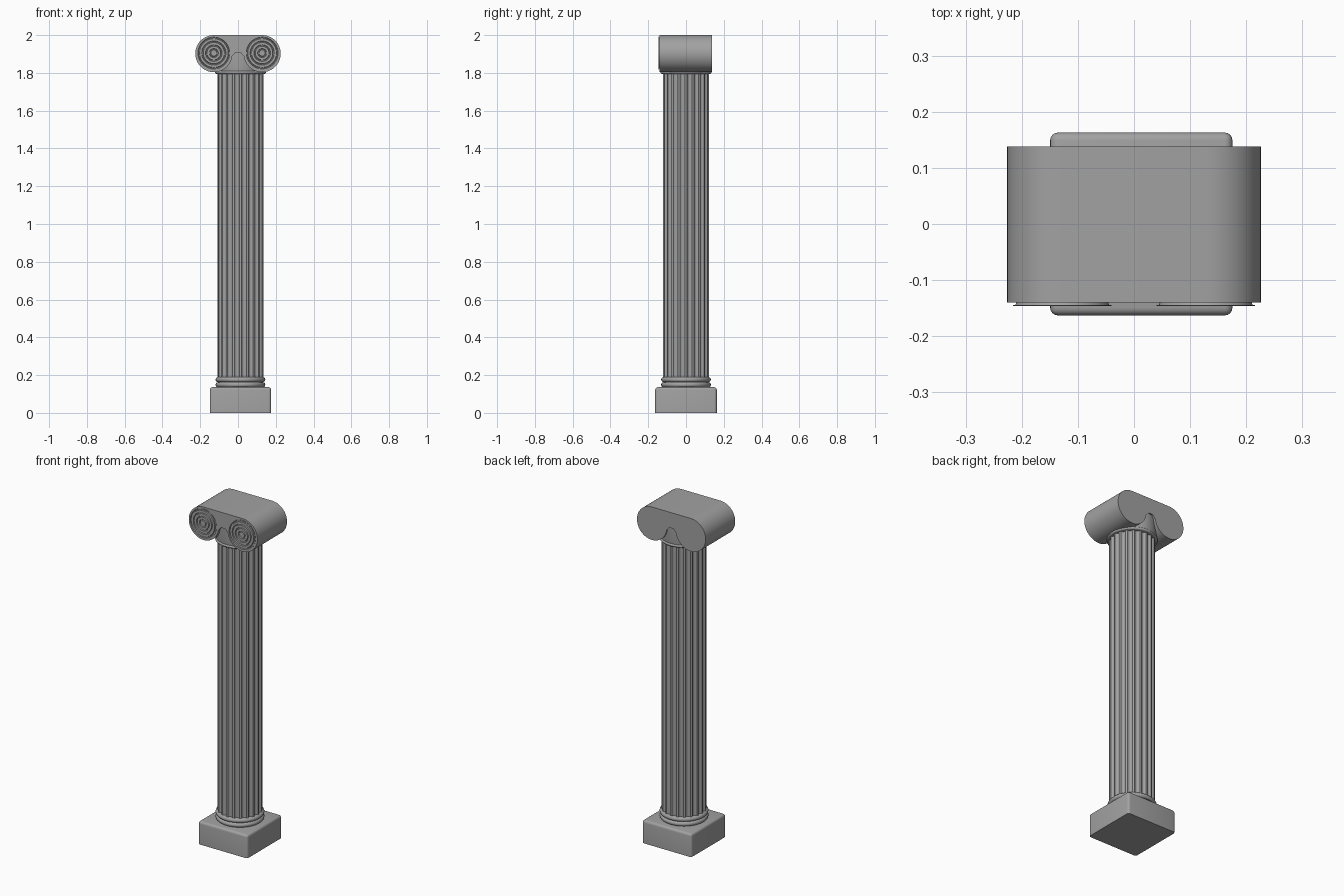
import bpy, bmesh, math
from mathutils import Matrix, Vector

cube = bpy.data.objects.get("Cube")
if cube:
    bpy.data.objects.remove(cube, do_unlink=True)

stone = bpy.data.materials.new("grey_stone")
stone.use_nodes = True
GREY = (0.36, 0.36, 0.36, 1)
stone.diffuse_color = GREY
stone.node_tree.nodes["Principled BSDF"].inputs["Base Color"].default_value = GREY

CX = 0.013  # axis of the shaft and plinth


def finish(name, bm, loc=(0, 0, 0), angle=35):
    bmesh.ops.recalc_face_normals(bm, faces=bm.faces)
    mesh = bpy.data.meshes.new(name)
    bm.to_mesh(mesh)
    bm.free()
    ob = bpy.data.objects.new(name, mesh)
    ob.location = loc
    mesh.materials.append(stone)
    bpy.context.collection.objects.link(ob)
    bpy.ops.object.select_all(action='DESELECT')
    ob.select_set(True)
    bpy.context.view_layer.objects.active = ob
    bpy.ops.object.shade_smooth_by_angle(angle=math.radians(angle))
    return ob


def lathe(name, profile, loc, turn=None, steps=64):
    """Revolve (radius, height) points around z, then optionally turn."""
    bm = bmesh.new()
    vs = [bm.verts.new((r, 0, z)) for r, z in profile]
    edges = [bm.edges.new(pair) for pair in zip(vs, vs[1:])]
    bmesh.ops.spin(bm, geom=vs + edges, cent=(0, 0, 0), axis=(0, 0, 1),
                   angle=math.tau, steps=steps)
    bmesh.ops.remove_doubles(bm, verts=bm.verts, dist=1e-5)
    if turn:
        bmesh.ops.transform(bm, matrix=turn, verts=bm.verts)
    return finish(name, bm, loc)


def extrude(name, points, direction, loc=(0, 0, 0)):
    bm = bmesh.new()
    face = bm.faces.new([bm.verts.new(p) for p in points])
    new = bmesh.ops.extrude_face_region(bm, geom=[face])["geom"]
    bmesh.ops.translate(bm, vec=Vector(direction),
                        verts=[g for g in new if isinstance(g, bmesh.types.BMVert)])
    return finish(name, bm, loc)


def arc(cx, cz, r, start, end, n):
    angles = [math.radians(start + (end - start) * i / n) for i in range(n + 1)]
    return [(cx + r * math.cos(a), cz + r * math.sin(a)) for a in angles]


# Square plinth, rounded everywhere but on the underside
bm = bmesh.new()
bmesh.ops.create_cube(bm, size=1)
bmesh.ops.scale(bm, vec=(0.325, 0.326, 0.136), verts=bm.verts)
soft = [e for e in bm.edges if max(v.co.z for v in e.verts) > 0]
bmesh.ops.bevel(bm, geom=soft, offset=0.014, segments=4, profile=0.5, affect='EDGES')
finish("plinth", bm, (CX, 0, 0.068))

# Two rounded rings at the foot of the shaft
for name, z in (("lower_base_ring", 0.149), ("upper_base_ring", 0.176)):
    half = arc(0.118, 0, 0.0135, -90, 90, 10)
    lathe(name, [(0, -0.0135)] + half + [(0, 0.0135)], (CX, 0, z))

# Fluted shaft: hollow grooves between narrow ridges
R, FLUTES, DEPTH = 0.122, 20, 0.011
outline = []
for k in range(FLUTES):
    for i in range(9):
        t = i / 8
        a = math.tau * (k + 0.14 + 0.72 * t) / FLUTES
        r = R - DEPTH * math.sin(math.pi * t) ** 0.7 if 0 < i < 8 else R
        outline.append((r * math.cos(a), r * math.sin(a), 0.185))
extrude("fluted_shaft", outline, (0, 0, 1.615), (CX, 0, 0))

# Collar and core under the scrolls
collar = arc(0.127, 0, 0.008, -90, 90, 6)
lathe("neck_collar", [(0, -0.008)] + collar + [(0, 0.008)], (CX, 0, 1.803))
lathe("capital_core", [(0, 0), (0.128, 0), (0.132, 0.03), (0.132, 0.13), (0, 0.13)],
      (CX, 0, 1.805))

# Capital block: flat top, round scroll ends, notch between the scrolls below
SX, SZ, SR = 0.128, 1.902, 0.098
right_lobe = arc(SX, SZ, SR, 90, -172, 40)
left_lobe = [(-x, z) for x, z in reversed(right_lobe)]
notch = [(0.014, 1.908), (-0.014, 1.908)]
extrude("capital_scroll_block",
        [(x, -0.14, z) for x, z in right_lobe + notch + left_lobe], (0, 0.278, 0))

# Shallow ringed discs on the front of both scrolls
profile = [(0.088, 0), (0.088, 0.002)]
for r in (0.084, 0.064, 0.044, 0.024):
    profile += [(r, 0.002), (r - 0.002, -0.004), (r - 0.006, -0.004), (r - 0.008, 0.002)]
profile.append((0, 0.002))
profile = [(r, z + 0.004) for r, z in profile]
for name, x in (("right_scroll_rings", -SX), ("left_scroll_rings", SX)):
    lathe(name, profile, (x, -0.14, SZ + 0.003), Matrix.Rotation(math.pi / 2, 4, 'X'))
